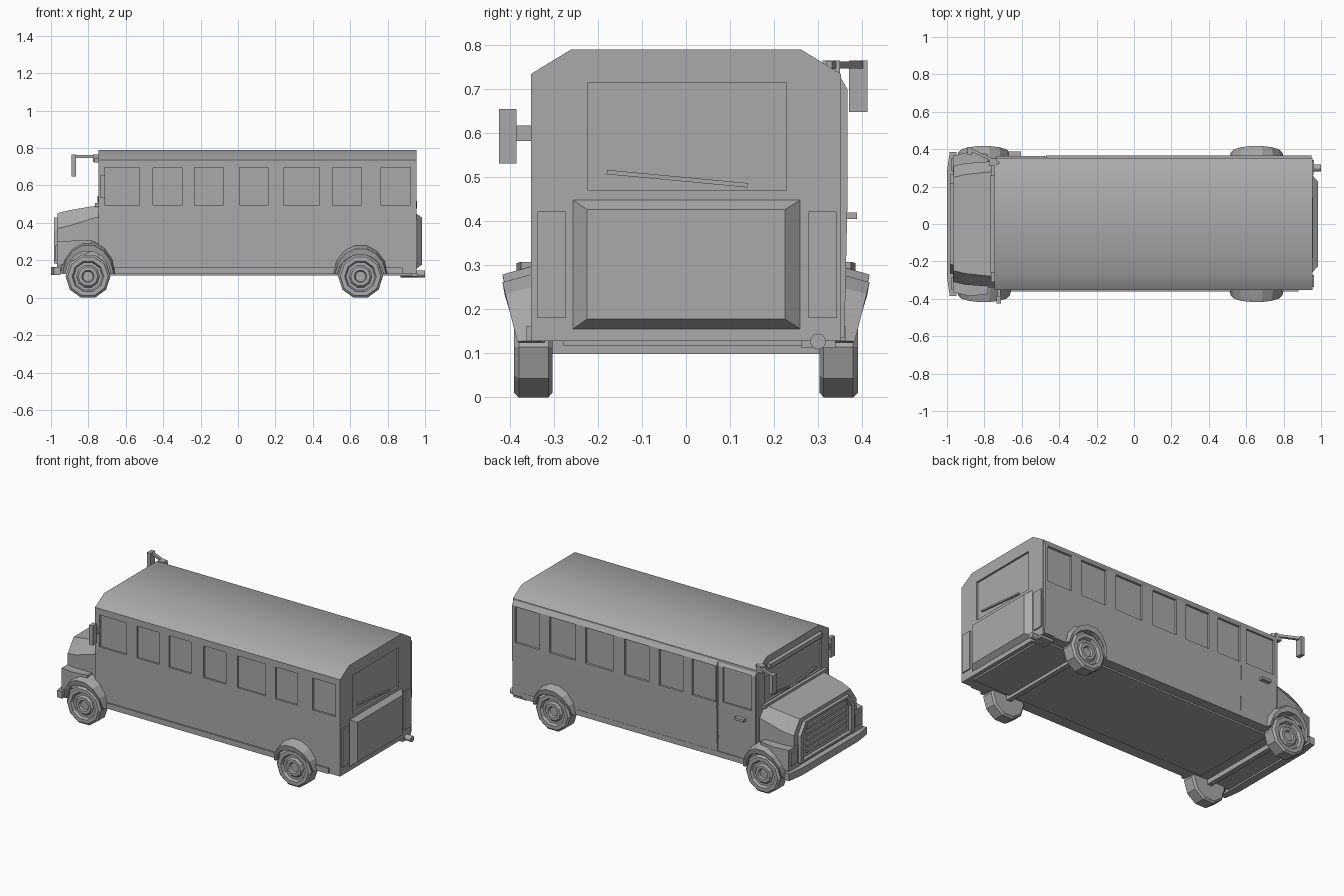
import bpy
import bmesh
import math
from mathutils import Vector

old = bpy.data.objects.get("Cube")
if old:
    bpy.data.objects.remove(old, do_unlink=True)

grey = bpy.data.materials.new("plain_grey")
grey.use_nodes = True
grey.diffuse_color = (0.4, 0.4, 0.4, 1)
grey.node_tree.nodes["Principled BSDF"].inputs["Base Color"].default_value = (0.4, 0.4, 0.4, 1)


def loft(name, *solids):
    """Each solid is a list of matching point rings, skinned and capped."""
    bm = bmesh.new()
    for rings in solids:
        rows = [[bm.verts.new(p) for p in ring] for ring in rings]
        n = len(rows[0])
        for a, b in zip(rows, rows[1:]):
            for i in range(n):
                j = (i + 1) % n
                bm.faces.new((a[i], a[j], b[j], b[i]))
        bm.faces.new(rows[0][::-1])
        bm.faces.new(rows[-1])
    bmesh.ops.recalc_face_normals(bm, faces=bm.faces)
    mesh = bpy.data.meshes.new(name)
    bm.to_mesh(mesh)
    bm.free()
    mesh.materials.append(grey)
    obj = bpy.data.objects.new(name, mesh)
    bpy.context.collection.objects.link(obj)
    return obj


def rect(x, y0, y1, z0, z1):
    return [(x, y0, z0), (x, y1, z0), (x, y1, z1), (x, y0, z1)]


def block(x0, x1, y0, y1, z0, z1):
    return [rect(x0, y0, y1, z0, z1), rect(x1, y0, y1, z0, z1)]


def box(name, *dims):
    return loft(name, block(*dims))


def bar(name, a, b, t):
    """Square bar between two points."""
    a, b = Vector(a), Vector(b)
    d = (b - a).normalized()
    u = d.cross(Vector((0, 0, 1))).normalized() * t
    v = d.cross(u).normalized() * t
    return loft(name, [[p + u + v, p - u + v, p - u - v, p + u - v] for p in (a, b)])


def cut(target, solids):
    cutter = loft("window_cutter", *solids)
    cutter.hide_render = True
    mod = target.modifiers.new("cut", "BOOLEAN")
    mod.operation, mod.solver, mod.object = "DIFFERENCE", "EXACT", cutter
    bpy.context.view_layer.objects.active = target
    bpy.ops.object.modifier_apply(modifier="cut")
    bpy.data.objects.remove(cutter, do_unlink=True)


# Main body shell with chamfered roof
half = [(0.352, 0.128), (0.352, 0.735), (0.262, 0.79)]
section = half + [(-y, z) for y, z in reversed(half)]
body = loft("body", [[(x, y, z) for y, z in section] for x in (-0.745, 0.955)])

# Proud panels on the door side: passenger wall and door
profile = [(0.34, 0.135), (0.36, 0.135), (0.367, 0.45), (0.367, 0.70), (0.345, 0.738)]
wall = loft("left_wall_panel", [[(x, y, z) for y, z in profile] for x in (-0.47, 0.95)])
door = loft("door_panel", [[(x, y - 0.004, z) for y, z in profile] for x in (-0.735, -0.475)])

# Recessed windows
right_windows = [(-0.714, -0.527), (-0.455, -0.30), (-0.233, -0.078), (0.008, 0.163),
                 (0.243, 0.436), (0.505, 0.66), (0.765, 0.922)]
left_windows = [(0.76, 0.93), (0.51, 0.69), (0.25, 0.44), (0, 0.17), (-0.237, -0.07), (-0.46, -0.30)]
cut(body, [block(a, b, -0.4, -0.34, 0.495, 0.695) for a, b in right_windows]
    + [block(-0.8, -0.733, -0.28, 0.28, 0.51, 0.70), block(0.943, 1, -0.223, 0.228, 0.47, 0.715)])
cut(wall, [block(a, b, 0.353, 0.4, 0.47, 0.695) for a, b in left_windows])
cut(door, [block(-0.71, -0.51, 0.353, 0.4, 0.48, 0.70)])
box("door_handle", -0.67, -0.605, 0.36, 0.388, 0.405, 0.42)

# Lower side trim and underfloor
for side, s in (("right", -1), ("left", 1)):
    box(side + "_skirt", -0.66, 0.88, s * 0.34, s * 0.362, 0.128, 0.162)
box("underfloor", -0.72, 0.93, -0.28, 0.30, 0.118, 0.13)


# Hood with chamfered shoulders
def hood_ring(x, w, shoulder, top_w, top):
    return [(x, -w, 0.13), (x, w, 0.13), (x, w, shoulder), (x, top_w, top),
            (x, -top_w, top), (x, -w, shoulder)]


loft("hood", [hood_ring(-0.965, 0.31, 0.37, 0.25, 0.452),
              hood_ring(-0.90, 0.325, 0.385, 0.265, 0.468),
              hood_ring(-0.757, 0.335, 0.43, 0.28, 0.492),
              hood_ring(-0.735, 0.335, 0.43, 0.28, 0.50)])


# Grille: raised rim, recessed panel and slats
def grille_ring(x, k):
    shape = [(-0.27, 0.18), (0.27, 0.18), (0.27, 0.36), (0.22, 0.43), (-0.22, 0.43), (-0.27, 0.36)]
    return [(x, y * k, 0.305 + (z - 0.305) * k) for y, z in shape]


loft("grille_frame", [grille_ring(-0.96, 1), grille_ring(-0.983, 0.98), grille_ring(-0.983, 0.88),
                      grille_ring(-0.968, 0.84)])
loft("grille_slats", *[block(-0.978, -0.965, -0.2, 0.2, z, z + 0.018)
                       for z in (0.225, 0.262, 0.299, 0.336, 0.373)])

# Front bumper with swept corners
bumper = [(-0.95, -0.385), (-0.985, -0.385), (-1.0, -0.28), (-1.0, 0.28), (-0.985, 0.385), (-0.95, 0.385)]
loft("front_bumper", [[(x, y, z) for x, y in bumper] for z in (0.12, 0.165)])

# Windshield trim, visor bar and wipers
box("visor_bar", -0.77, -0.74, -0.26, 0.26, 0.722, 0.748)
box("windshield_sill", -0.765, -0.74, -0.31, 0.31, 0.485, 0.505)
for s in (-1, 1):
    bar("front_wiper", (-0.745, s * 0.22, 0.54), (-0.745, s * 0.04, 0.515), 0.005)


# Wheels and flared arches
def wheel(name, cx, s):
    prof = [(0.303, 0.055), (0.303, 0.108), (0.313, 0.12), (0.38, 0.12), (0.391, 0.108), (0.391, 0.085),
            (0.374, 0.077), (0.374, 0.062), (0.385, 0.052), (0.385, 0.034), (0.373, 0.028)]
    angles = [math.radians(36 * i) for i in range(10)]
    loft(name, [[(cx + r * math.cos(a), s * y, 0.114 + r * math.sin(a)) for a in angles] for y, r in prof])


def arch(name, cx, s, rise):
    rings = []
    for i in range(8):
        a = math.radians(5 + 170 * i / 7)
        lip = 0.38 + 0.038 * math.sin(a)
        shape = [(0.124, 0.13, 0.32), (0.124, 0.13, lip - 0.006), (0.138, 0.163, lip), (0.15, 0.185, 0.34)]
        rings.append([(cx + rx * math.cos(a), s * y, 0.114 + (rz + rise) * math.sin(a))
                      for rx, rz, y in shape])
    loft(name, rings)


for side, s in (("right", -1), ("left", 1)):
    for end, cx, rise in (("front", -0.802, 0.006), ("rear", 0.655, -0.012)):
        wheel(f"{side}_{end}_wheel", cx, s)
        arch(f"{side}_{end}_arch", cx, s, rise)
    # Front wing joining the arch to the nose, and the headlamp
    loft(side + "_front_wing", [rect(-0.968, s * 0.27, s * 0.365, 0.165, 0.30),
                                rect(-0.88, s * 0.28, s * 0.385, 0.2, 0.305),
                                rect(-0.78, s * 0.28, s * 0.375, 0.25, 0.308)])
    box(side + "_headlamp", -0.978, -0.96, s * 0.285, s * 0.35, 0.2, 0.28)

# Axles
for cx in (-0.802, 0.655):
    bar("axle", (cx, -0.32, 0.114), (cx, 0.32, 0.114), 0.015)

# Rear engine cover, lamps, wiper and tailpipe
loft("engine_cover", [rect(0.95, -0.262, 0.265, 0.152, 0.452),
                      rect(0.985, -0.225, 0.225, 0.178, 0.427)])
for side, y in (("right", -0.305), ("left", 0.31)):
    box(side + "_rear_lamp", 0.95, 0.963, y - 0.032, y + 0.032, 0.18, 0.422)
bar("rear_wiper", (0.952, -0.18, 0.512), (0.952, 0.14, 0.482), 0.005)
ring = [(math.cos(math.radians(30 * i)), math.sin(math.radians(30 * i))) for i in range(12)]
loft("tailpipe", [[(x, 0.30 + 0.018 * c, 0.127 + 0.018 * d) for c, d in ring] for x in (0.87, 1.0)])
box("tailpipe_bracket", 0.87, 0.96, 0.262, 0.34, 0.112, 0.13)

# Mirrors
box("right_mirror", -0.735, -0.71, -0.425, -0.385, 0.532, 0.655)
box("right_mirror_arm", -0.73, -0.715, -0.39, -0.34, 0.583, 0.618)
box("left_mirror", -0.89, -0.865, 0.37, 0.412, 0.648, 0.765)
bar("left_mirror_arm", (-0.72, 0.325, 0.755), (-0.88, 0.40, 0.755), 0.008)
box("left_mirror_mount", -0.775, -0.735, 0.31, 0.35, 0.725, 0.765)

# Soft roof edge, crisp everywhere else
bpy.ops.object.select_all(action="DESELECT")
body.select_set(True)
bpy.context.view_layer.objects.active = body
bpy.ops.object.shade_smooth_by_angle(angle=math.radians(40))
